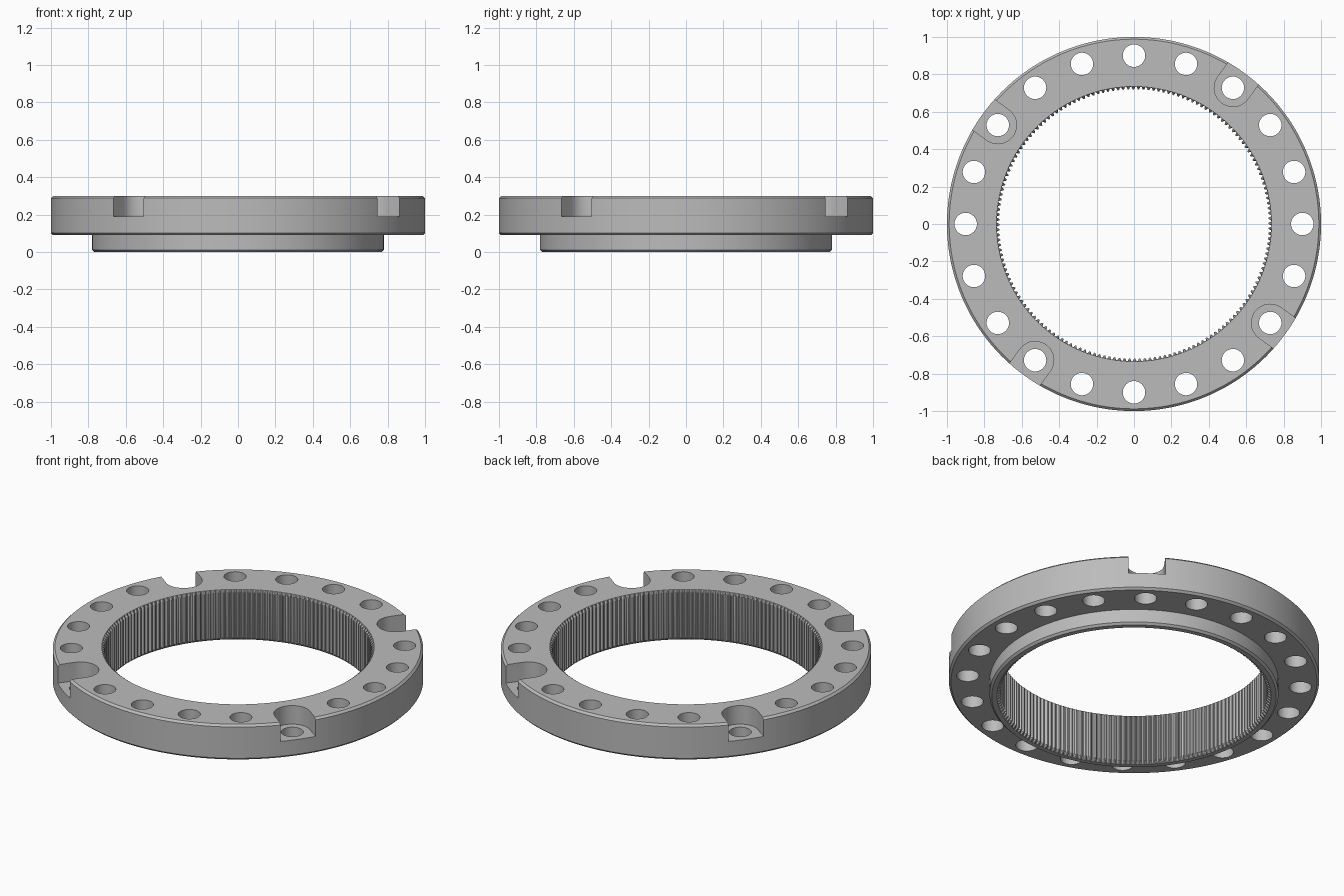
import bpy, bmesh
from math import sin, cos, pi, radians

old = bpy.data.objects.get("Cube")
if old:
    bpy.data.objects.remove(old, do_unlink=True)

TEETH = 168
ROOT, TIP = 0.735, 0.72
TOP, FLOOR, STEP = 0.30, 0.19, 0.09
HOLE_CIRCLE = 0.90

steel = bpy.data.materials.new("grey steel")
steel.use_nodes = True
grey = (0.50, 0.50, 0.50, 1)
steel.diffuse_color = grey
steel.node_tree.nodes["Principled BSDF"].inputs["Base Color"].default_value = grey


def make_object(name, bm):
    bmesh.ops.recalc_face_normals(bm, faces=bm.faces[:])
    mesh = bpy.data.meshes.new(name)
    bm.to_mesh(mesh)
    bm.free()
    mesh.materials.append(steel)
    obj = bpy.data.objects.new(name, mesh)
    bpy.context.collection.objects.link(obj)
    return obj


def add_prism(bm, outline, z0, z1):
    low = [bm.verts.new((x, y, z0)) for x, y in outline]
    high = [bm.verts.new((x, y, z1)) for x, y in outline]
    bm.faces.new(low)
    bm.faces.new(high)
    for i in range(len(outline)):
        j = (i + 1) % len(outline)
        bm.faces.new((low[i], low[j], high[j], high[i]))


def turned(points, angle):
    c, s = cos(angle), sin(angle)
    return [(x * c - y * s, x * s + y * c) for x, y in points]


# Stepped ring, with an inner wall that alternates between tooth tip and root
bm = bmesh.new()
columns = []
for i in range(TEETH * 4):
    angle = 2 * pi * i / (TEETH * 4)
    inner = TIP if i % 4 < 2 else ROOT - 0.001
    profile = [(ROOT, TOP), (0.988, TOP), (1.0, TOP - 0.012),
               (1.0, STEP + 0.012), (0.988, STEP), (0.78, STEP),
               (0.78, 0.012), (0.768, 0), (ROOT + 0.005, 0),
               (inner, 0.015), (inner, TOP - 0.012)]
    columns.append([bm.verts.new((r * cos(angle), r * sin(angle), z))
                    for r, z in profile])
for i, a in enumerate(columns):
    b = columns[(i + 1) % len(columns)]
    for j in range(len(a)):
        k = (j + 1) % len(a)
        bm.faces.new((a[j], b[j], b[k], a[k]))
ring = make_object("ring_gear", bm)

# Twenty bolt holes
bm = bmesh.new()
circle = [(HOLE_CIRCLE + 0.06 * cos(2 * pi * i / 40), 0.06 * sin(2 * pi * i / 40))
          for i in range(40)]
for i in range(20):
    add_prism(bm, turned(circle, radians(18 * i)), -0.1, 0.5)
hole_cutter = make_object("hole_cutter", bm)

# Four round-ended pockets that open through the rim
bm = bmesh.new()
slot = [(HOLE_CIRCLE + 0.1 * cos(t), 0.1 * sin(t))
        for t in (pi / 2 + pi * i / 24 for i in range(25))]
slot += [(1.2, -0.1), (1.2, 0.1)]
for i in range(4):
    add_prism(bm, turned(slot, radians(54 + 90 * i)), FLOOR, 0.5)
pocket_cutter = make_object("pocket_cutter", bm)

# Cut, then remove the cutters
bpy.ops.object.select_all(action='DESELECT')
ring.select_set(True)
bpy.context.view_layer.objects.active = ring
for cutter in (pocket_cutter, hole_cutter):
    cutter.hide_render = True
    mod = ring.modifiers.new(cutter.name, 'BOOLEAN')
    mod.operation = 'DIFFERENCE'
    mod.solver = 'EXACT'
    mod.object = cutter
    bpy.ops.object.modifier_apply(modifier=mod.name)
    bpy.data.objects.remove(cutter, do_unlink=True)

bpy.ops.object.shade_smooth_by_angle(angle=radians(30))
